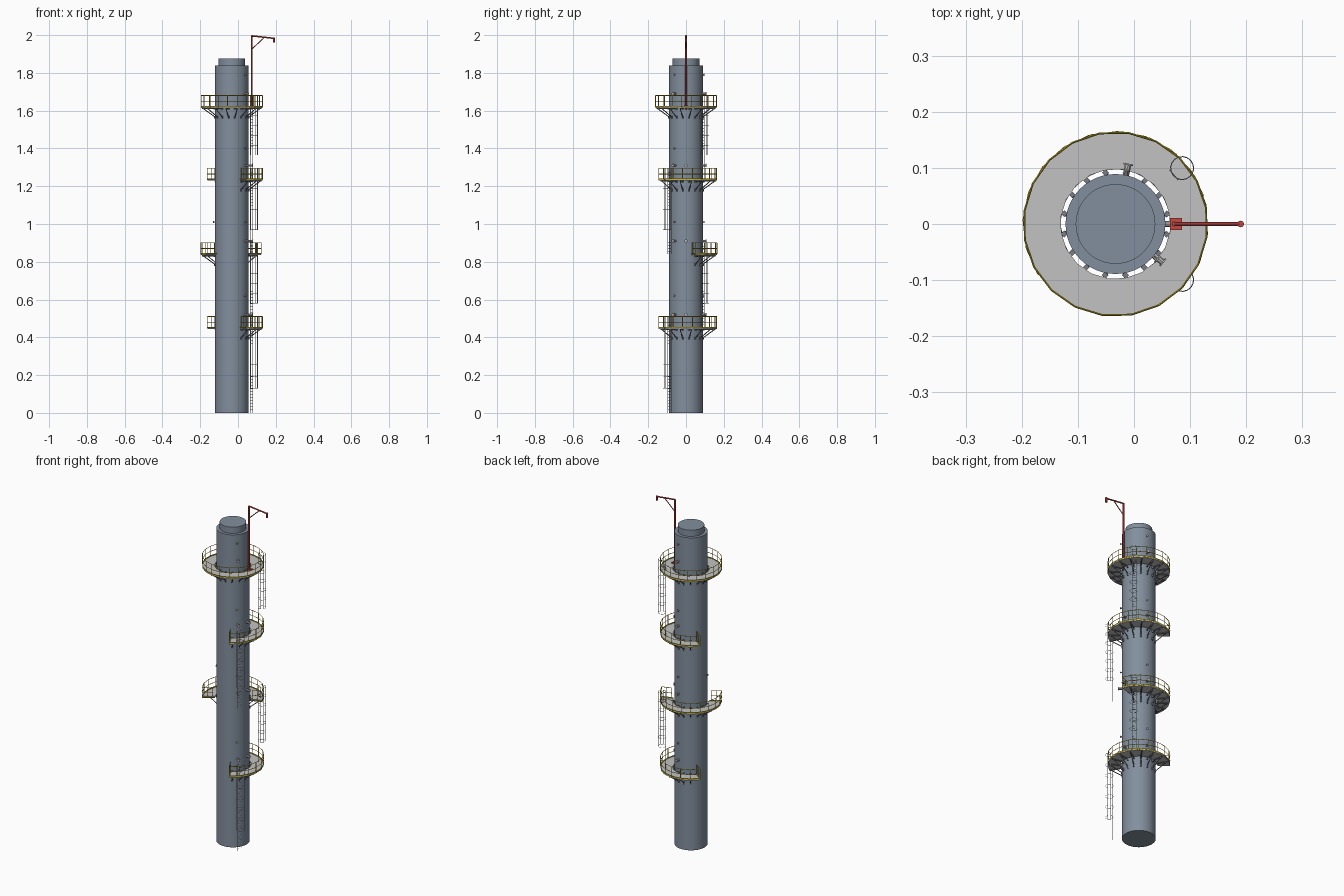
import bpy, bmesh, math
from mathutils import Vector, Matrix

if "Cube" in bpy.data.objects:
    bpy.data.objects.remove(bpy.data.objects["Cube"])

CX = -0.033            # column axis
R_COL, R_IN, R_OUT = 0.089, 0.098, 0.164
RAIL_H = 0.06


def material(name, rgb):
    m = bpy.data.materials.new(name)
    m.diffuse_color = (*rgb, 1)
    m.use_nodes = True
    m.node_tree.nodes["Principled BSDF"].inputs["Base Color"].default_value = m.diffuse_color
    return m


STEEL = material("slate_steel", (0.225, 0.275, 0.34))
DECK = material("grating_grey", (0.54, 0.54, 0.55))
DARK = material("bracket_grey", (0.19, 0.20, 0.22))
LADDER = material("ladder_grey", (0.50, 0.50, 0.51))
YELLOW = material("safety_yellow", (0.62, 0.48, 0.025))
RED = material("hoist_red", (0.55, 0.065, 0.055))


def finish(bm, name, mat, smooth=False):
    bmesh.ops.recalc_face_normals(bm, faces=bm.faces)
    me = bpy.data.meshes.new(name)
    bm.to_mesh(me)
    bm.free()
    me.materials.append(mat)
    ob = bpy.data.objects.new(name, me)
    bpy.context.collection.objects.link(ob)
    if smooth:
        bpy.context.view_layer.objects.active = ob
        ob.select_set(True)
        bpy.ops.object.shade_smooth_by_angle(angle=math.radians(35))
        ob.select_set(False)
    return ob


def polar(r, deg, z):
    a = math.radians(deg)
    return Vector((CX + r * math.cos(a), r * math.sin(a), z))


def bar(bm, p, q, r, sides=4):
    """Prism of radius r from p to q."""
    p, q = Vector(p), Vector(q)
    d = q - p
    rot = d.to_track_quat('Z', 'Y').to_matrix().to_4x4()
    bmesh.ops.create_cone(bm, cap_ends=True, segments=sides, radius1=r, radius2=r, depth=d.length,
                          matrix=Matrix.Translation((p + q) / 2) @ rot)


def path(bm, pts, r):
    for p, q in zip(pts, pts[1:]):
        bar(bm, p, q, r)


def ring_wall(bm, angles, r0, r1, z0, z1):
    """Faceted ring sector with a rectangular section."""
    for a, b in zip(angles, angles[1:]):
        v = [bm.verts.new(polar(r, t, z)) for z in (z0, z1) for r, t in ((r0, a), (r1, a), (r1, b), (r0, b))]
        for f in ((0, 1, 2, 3), (4, 5, 6, 7), (0, 1, 5, 4), (1, 2, 6, 5), (2, 3, 7, 6), (3, 0, 4, 7)):
            bm.faces.new([v[i] for i in f])


# column and its cap
bm = bmesh.new()
bar(bm, (CX, 0, 0), (CX, 0, 1.84), R_COL, 48)
finish(bm, "column", STEEL, True)
bm = bmesh.new()
bar(bm, (CX, 0, 1.84), (CX, 0, 1.877), 0.071, 48)
finish(bm, "column_cap", STEEL, True)


def platform(name, z, start, end):
    full = end - start >= 360
    n = round((end - start) / 18)
    angles = [start + (end - start) * i / n for i in range(n + 1)]

    # walking deck
    bm = bmesh.new()
    ring_wall(bm, angles, R_IN, R_OUT, z - 0.005, z)
    finish(bm, name + "_deck", DECK)

    # toe board, posts and rails
    bm = bmesh.new()
    ring_wall(bm, angles, R_OUT - 0.0005, R_OUT + 0.001, z - 0.001, z + 0.006)
    for h in (0.5, 1):
        pts = [polar(R_OUT, a, z + RAIL_H * h) for a in angles]
        if not full:
            pts = [polar(R_IN + 0.01, start, pts[0].z)] + pts + [polar(R_IN + 0.01, end, pts[0].z)]
        path(bm, pts, 0.0017)
    posts = []
    for a, b in zip(angles, angles[1:]):
        posts.append(polar(R_OUT, a, z))
    if not full:
        posts.append(polar(R_OUT, end, z))
        for a in (start, end):
            posts += [polar(R_IN + 0.01, a, z), polar(0.135, a, z)]
            path(bm, [polar(R_IN, a, z + 0.003), polar(R_OUT, a, z + 0.003)], 0.003)
    for p in posts:
        bar(bm, p, p + Vector((0, 0, RAIL_H)), 0.0017)
    finish(bm, name + "_railing", YELLOW)

    # radial beams, diagonal struts and column clips
    bm = bmesh.new()
    for i in range(-4, 17):
        a = 11 + 22.5 * i
        if not start <= a < end:
            continue
        bar(bm, polar(R_COL - 0.002, a, z - 0.008), polar(R_OUT - 0.004, a, z - 0.008), 0.003)
        bar(bm, polar(R_COL - 0.002, a, z - 0.056), polar(R_OUT - 0.012, a, z - 0.010), 0.0025)
        bar(bm, polar(R_COL + 0.002, a, z - 0.062), polar(R_COL + 0.002, a, z - 0.048), 0.005)
        bar(bm, polar(R_COL + 0.004, a, z - 0.015), polar(R_COL + 0.004, a, z + 0.002), 0.006)
    finish(bm, name + "_brackets", DARK)


platform("top_platform", 1.62, 10, 370)
platform("upper_platform", 1.235, -62, 142)
platform("middle_platform", 0.84, 18, 213)
platform("lower_platform", 0.45, -62, 142)


def caged_ladder(name, deg, z0, z1):
    bm = bmesh.new()
    a = math.radians(deg)
    tangent = Vector((-math.sin(a), math.cos(a), 0))
    foot = polar(0.136, deg, 0)
    up = Vector((0, 0, 1))
    top = z1 + RAIL_H
    # rails and rungs
    for s in (-1, 1):
        p = foot + tangent * 0.011 * s
        bar(bm, p + up * z0, p + up * top, 0.0014)
    for i in range(1, int((top - z0) / 0.016)):
        p = foot + up * (z0 + 0.016 * i)
        bar(bm, p - tangent * 0.011, p + tangent * 0.011, 0.0007)
    # safety cage hoops and straps
    mid = polar(0.155, deg, 0)
    hoop = [mid + Vector((math.cos(t), math.sin(t), 0)) * 0.0205
            for t in (a + math.tau * i / 16 for i in range(17))]
    low = z0 + 0.13
    for i in range(7):
        h = low + (top - low) * i / 6
        path(bm, [p + up * h for p in hoop], 0.0009)
    for i in (0, 3, 5, 11, 13):
        bar(bm, hoop[i] + up * low, hoop[i] + up * top, 0.0008)
    finish(bm, name, LADDER)


caged_ladder("ground_ladder", -40, 0.0, 0.45)
caged_ladder("lower_ladder", 40, 0.45, 0.84)
caged_ladder("middle_ladder", -40, 0.84, 1.235)
caged_ladder("upper_ladder", 40, 1.235, 1.62)

# flanged sampling nozzles on the column
bm = bmesh.new()
for z in (0.52, 0.91, 1.31, 1.69):
    for deg in (-39, 0, 78):
        if deg == 0 and z > 1.6:
            continue
        bar(bm, polar(0.085, deg, z), polar(0.108, deg, z), 0.006, 10)
        bar(bm, polar(0.107, deg, z), polar(0.110, deg, z), 0.009, 10)
for z in (0.62, 1.01, 1.40, 1.79):
    for deg in (-41, 78, 190):
        if deg == 190 and z != 1.01:
            continue
        bar(bm, polar(0.085, deg, z), polar(0.097, deg, z), 0.003, 10)
        bar(bm, polar(0.096, deg, z), polar(0.099, deg, z), 0.006, 10)
finish(bm, "nozzles", LADDER)

# hoist davit: post, arm, brace, hook block and base plate
bm = bmesh.new()
X = 0.072
bar(bm, (X, 0, 1.605), (X, 0, 1.997), 0.0045, 10)
bar(bm, (X, 0, 1.996), (0.19, 0, 1.983), 0.004, 10)
bar(bm, (X, 0, 1.925), (0.14, 0, 1.988), 0.0025, 8)
bar(bm, (0.19, 0, 1.987), (0.19, 0, 1.96), 0.006, 10)
bmesh.ops.create_cube(bm, size=1, matrix=Matrix.Translation((0.075, 0, 1.624)) @ Matrix.Diagonal((0.021, 0.021, 0.008, 1)))
finish(bm, "hoist_davit", RED, True)
